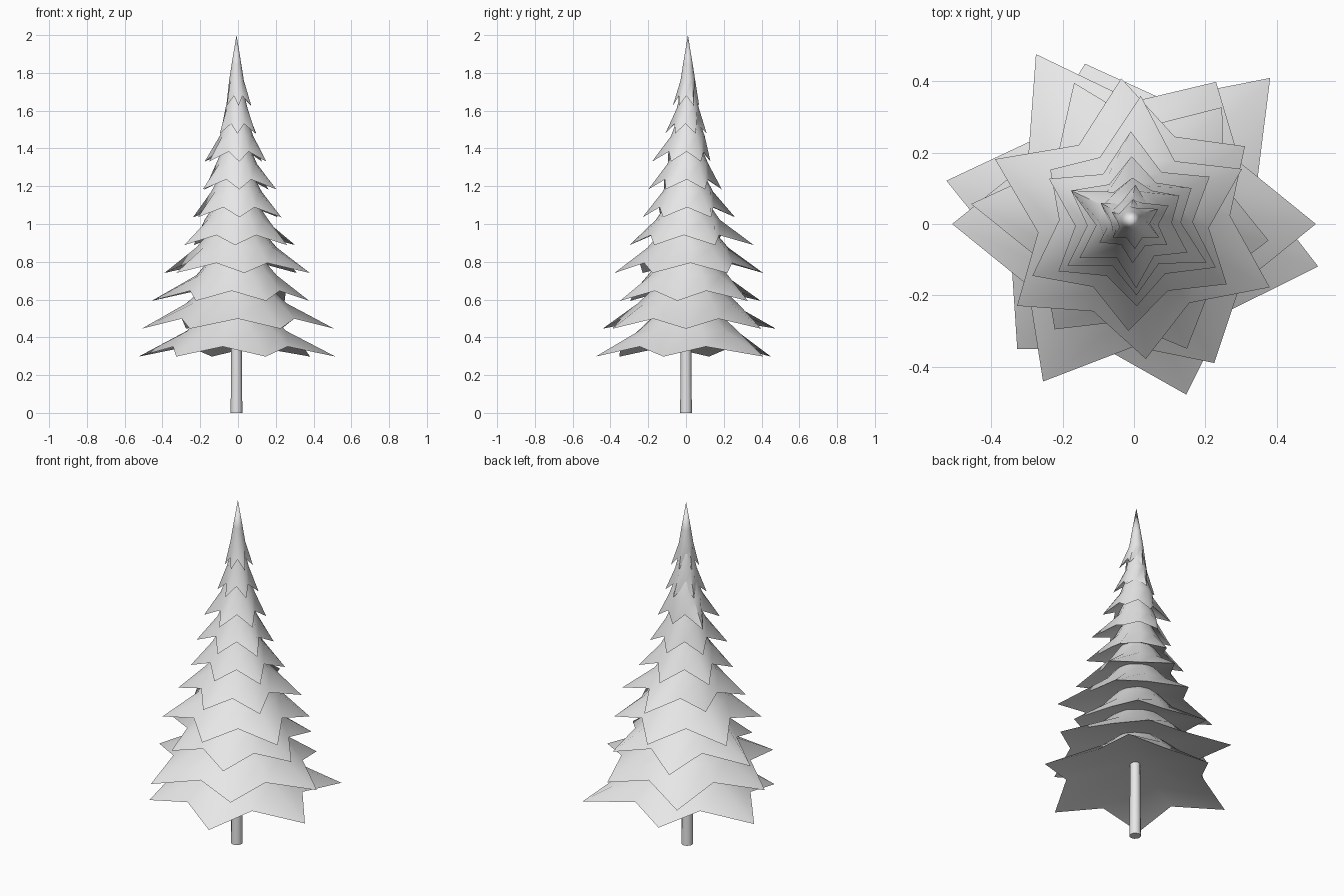
import bpy
import bmesh
import math

default_cube = bpy.data.objects.get("Cube")
if default_cube:
    bpy.data.objects.remove(default_cube, do_unlink=True)

# One plain colour for the whole tree
pale_grey = bpy.data.materials.new("pale_grey")
pale_grey.use_nodes = True
colour = (0.8, 0.8, 0.8, 1.0)
pale_grey.diffuse_color = colour
pale_grey.node_tree.nodes["Principled BSDF"].inputs["Base Color"].default_value = colour

POINTS = 6
FIRST_TIER = 0.298
TIER_STEP = 0.1475
VALLEY_RISE = 0.053
HOLLOW_RISE = 0.145
APEX = (-0.008, 0.01)

# Each tier: direction of its first point in degrees, then its point lengths in hundredths
TIERS = [
    (47, (56, 47, 54, 48, 50, 53)),
    (0, (51, 46, 55, 51, 51, 45)),
    (53, (41, 43, 46, 37, 38, 38)),
    (35, (38, 41, 43, 40, 38, 42)),
    (27, (34, 36, 28, 32, 30, 31)),
    (32, (25, 26, 27, 25, 23, 26)),
    (32, (19, 19, 20, 22, 20, 23)),
    (32, (15, 13, 20, 18, 18, 17)),
    (28, (11, 11, 11, 11, 11, 11)),
    (32, (8, 7, 7, 7, 7, 8)),
]


def finish(mesh_builder, name, angle):
    """Turn a bmesh into a smooth shaded object with the tree colour."""
    bmesh.ops.recalc_face_normals(mesh_builder, faces=mesh_builder.faces[:])
    mesh = bpy.data.meshes.new(name)
    mesh_builder.to_mesh(mesh)
    mesh_builder.free()
    mesh.materials.append(pale_grey)
    part = bpy.data.objects.new(name, mesh)
    bpy.context.collection.objects.link(part)
    bpy.ops.object.select_all(action="DESELECT")
    part.select_set(True)
    bpy.context.view_layer.objects.active = part
    bpy.ops.object.shade_smooth_by_angle(angle=math.radians(angle))


def branch_tier(index, turn, lengths):
    """A drooping star skirt, hollow below, rising in a concave sweep to an apex."""
    bm = bmesh.new()
    base = FIRST_TIER + index * TIER_STEP
    lengths = [length / 100 for length in lengths]
    mean = sum(lengths) / POINTS
    valley = mean * (0.7 - 0.01 * index)
    rim, shoulder, neck = [], [], []
    for i in range(2 * POINTS):
        angle = math.radians(turn) + math.pi * i / POINTS
        c, s = math.cos(angle), math.sin(angle)
        is_tip = i % 2 == 0
        reach = lengths[i // 2] if is_tip else valley
        rim.append(bm.verts.new((c * reach, s * reach, base + (0 if is_tip else VALLEY_RISE))))
        for ring, ratio, rise in ((shoulder, 0.53, 0.135), (neck, 0.35, 0.22)):
            r = mean * ratio
            ring.append(bm.verts.new((c * r + APEX[0], s * r + APEX[1], base + rise)))
    top = bm.verts.new((*APEX, base + 0.375))
    under = bm.verts.new((*APEX, base + HOLLOW_RISE))
    count = len(rim)
    for i in range(count):
        j = (i + 1) % count
        for low, high in ((rim, shoulder), (shoulder, neck)):
            bm.faces.new((low[i], low[j], high[j], high[i]))
        bm.faces.new((neck[i], neck[j], top))
        bm.faces.new((rim[j], rim[i], under))
    finish(bm, f"branch_tier_{index + 1}", 70)


for number, (turn, lengths) in enumerate(TIERS):
    branch_tier(number, turn, lengths)

# Trunk
trunk_mesh = bmesh.new()
bmesh.ops.create_cone(trunk_mesh, cap_ends=True, segments=12,
                      radius1=0.031, radius2=0.027, depth=0.5)
bmesh.ops.translate(trunk_mesh, verts=trunk_mesh.verts[:], vec=(APEX[0], 0, 0.25))
finish(trunk_mesh, "trunk", 40)
